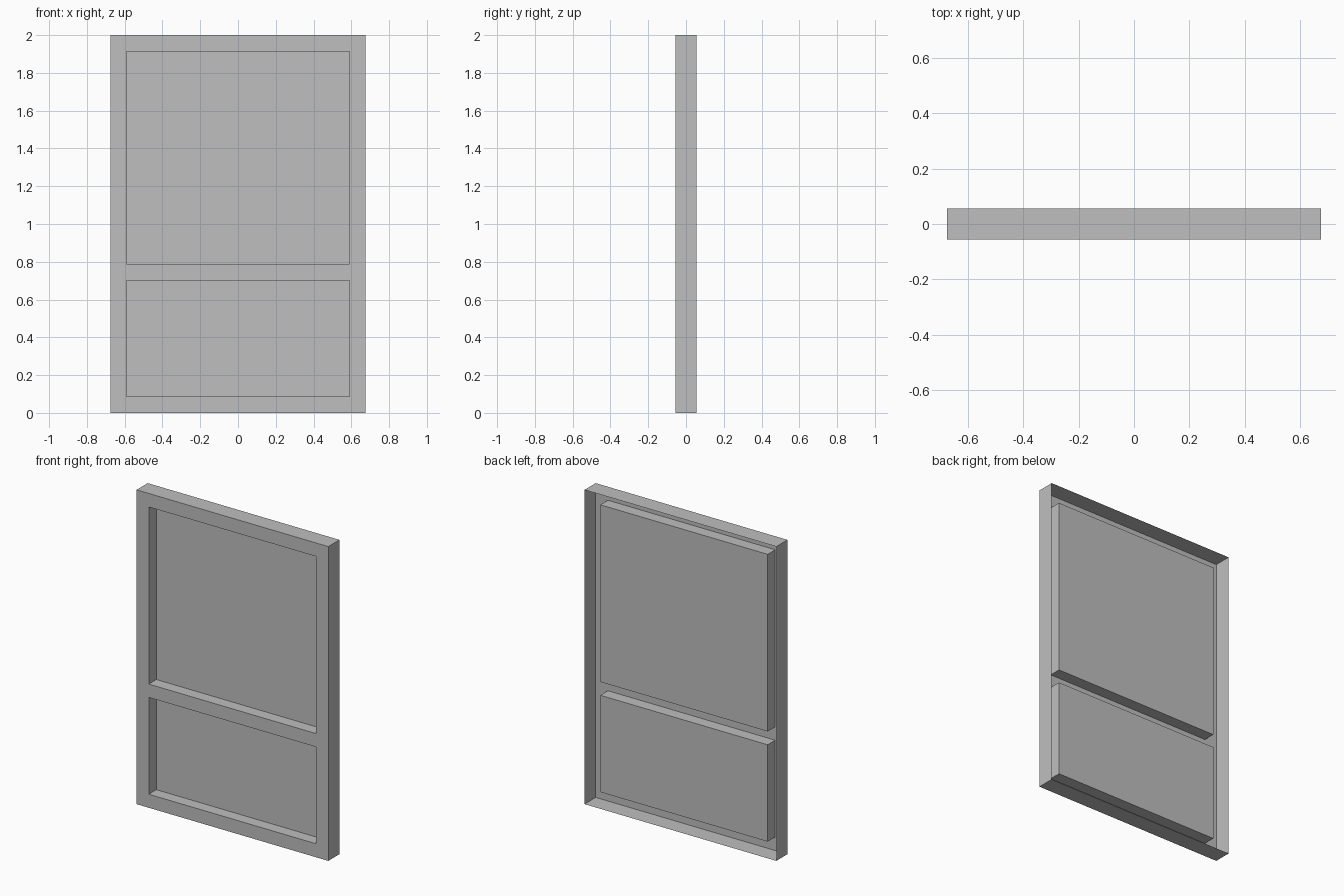
import bpy, bmesh

if "Cube" in bpy.data.objects:
    bpy.data.objects.remove(bpy.data.objects["Cube"])

HALF_W, HEIGHT, HALF_D = 0.675, 2.0, 0.056
BORDER = 0.086
RECESS = 0.076
INNER = HALF_W - BORDER
LOWER = (BORDER, 0.702)
UPPER = (0.787, HEIGHT - BORDER)

grey = bpy.data.materials.new("plain_grey")
grey.use_nodes = True
colour = (0.52, 0.52, 0.52, 1)
grey.diffuse_color = colour
grey.node_tree.nodes["Principled BSDF"].inputs["Base Color"].default_value = colour


def walled_sheet(name, xs, zs, y, wall, holes=()):
    """Flat upright sheet with open cells, and walls folded along its outer edge."""
    bm = bmesh.new()
    grid = [[bm.verts.new((x, y, z)) for x in xs] for z in zs]
    for j in range(len(zs) - 1):
        for i in range(len(xs) - 1):
            if (i, j) not in holes:
                bm.faces.new((grid[j][i], grid[j][i + 1],
                              grid[j + 1][i + 1], grid[j + 1][i]))

    def on_rim(edge):
        a, b = (v.co for v in edge.verts)
        return any(a[k] == b[k] and abs(a[k] - side) < 1e-5
                   for k, sides in ((0, (xs[0], xs[-1])), (2, (zs[0], zs[-1])))
                   for side in sides)

    rim = [e for e in bm.edges if on_rim(e)]
    new = bmesh.ops.extrude_edge_only(bm, edges=rim)["geom"]
    verts = [g for g in new if isinstance(g, bmesh.types.BMVert)]
    bmesh.ops.translate(bm, verts=verts, vec=(0, wall, 0))

    # Keep all normals consistent, with the sheet itself facing the front
    bmesh.ops.recalc_face_normals(bm, faces=bm.faces)
    bm.faces.ensure_lookup_table()
    if bm.faces[0].normal.y > 0:
        bmesh.ops.reverse_faces(bm, faces=bm.faces)
    mesh = bpy.data.meshes.new(name)
    bm.to_mesh(mesh)
    bm.free()
    mesh.materials.append(grey)
    obj = bpy.data.objects.new(name, mesh)
    bpy.context.collection.objects.link(obj)


# Outer frame: front border and crossbar, with side walls running to the open back
walled_sheet("frame", (-HALF_W, -INNER, INNER, HALF_W), (0, *LOWER, *UPPER, HEIGHT),
             -HALF_D, 2 * HALF_D, holes=((1, 1), (1, 3)))

# Recessed panels: shallow pans whose walls reach forward to the frame
for name, zs in (("lower_panel", LOWER), ("upper_panel", UPPER)):
    walled_sheet(name, (-INNER, INNER), zs, RECESS - HALF_D, -RECESS)
